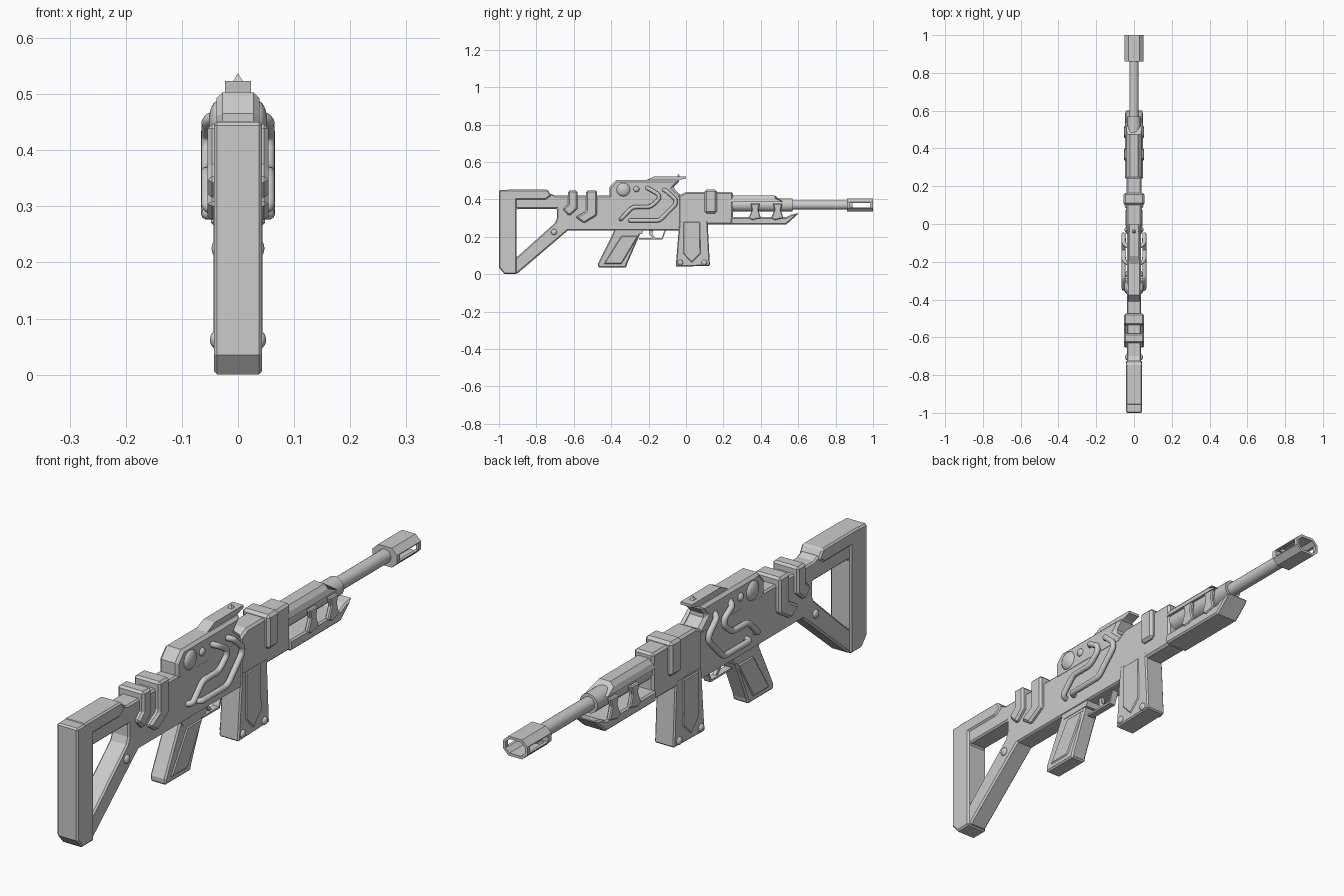
import bpy, bmesh, math
from mathutils import Matrix, Vector

if "Cube" in bpy.data.objects:
    bpy.data.objects.remove(bpy.data.objects["Cube"])


def finish(name, bm, bevel=0.0, smooth=False):
    bmesh.ops.recalc_face_normals(bm, faces=bm.faces)
    me = bpy.data.meshes.new(name)
    bm.to_mesh(me)
    bm.free()
    ob = bpy.data.objects.new(name, me)
    bpy.context.collection.objects.link(ob)
    if smooth:
        bpy.ops.object.select_all(action='DESELECT')
        ob.select_set(True)
        bpy.context.view_layer.objects.active = ob
        bpy.ops.object.shade_smooth_by_angle(angle=math.radians(40))
    if bevel:
        add_bevel(ob, bevel)
    return ob


def add_bevel(ob, width):
    m = ob.modifiers.new("bevel", 'BEVEL')
    m.width, m.segments, m.limit_method = width, 1, 'ANGLE'
    m.angle_limit = math.radians(50)


def prism(name, pts, x1, bevel=0.0, x0=None):
    """Side outline of (y, z) points extruded across x."""
    x0 = -x1 if x0 is None else x0
    bm = bmesh.new()
    a = bm.faces.new([bm.verts.new((x0, y, z)) for y, z in pts])
    r = bmesh.ops.extrude_face_region(bm, geom=[a])
    vs = [v for v in r['geom'] if isinstance(v, bmesh.types.BMVert)]
    bmesh.ops.translate(bm, verts=vs, vec=(x1 - x0, 0, 0))
    return finish(name, bm, bevel)


def box(y0, y1, z0, z1):
    return [(y0, z0), (y1, z0), (y1, z1), (y0, z1)]


def cut(ob, cutter):
    cutter.hide_render = True
    cutter.hide_viewport = False
    cutter.display_type = 'WIRE'
    m = ob.modifiers.new("cut", 'BOOLEAN')
    m.operation, m.solver, m.object = 'DIFFERENCE', 'EXACT', cutter


def loft(name, section, y0, y1, bevel=0.0, smooth=False):
    """Front (x, z) section extruded along y."""
    bm = bmesh.new()
    a = bm.faces.new([bm.verts.new((x, y0, z)) for x, z in section])
    r = bmesh.ops.extrude_face_region(bm, geom=[a])
    vs = [v for v in r['geom'] if isinstance(v, bmesh.types.BMVert)]
    bmesh.ops.translate(bm, verts=vs, vec=(0, y1 - y0, 0))
    return finish(name, bm, bevel, smooth)


def circle(r, z, n=20):
    return [(r * math.cos(2 * math.pi * i / n), z + r * math.sin(2 * math.pi * i / n))
            for i in range(n)]


def studs(name, x, y, z, r, depth):
    """Flattened domes on both sides."""
    bm = bmesh.new()
    for s in (-1, 1):
        mat = Matrix.Translation((s * x, y, z)) @ Matrix.Diagonal((depth, r, r, 1)) \
            @ Matrix.Rotation(math.pi / 2, 4, 'Y')
        bmesh.ops.create_uvsphere(bm, u_segments=20, v_segments=12, radius=1, matrix=mat)
    finish(name, bm, smooth=True)


def tube(name, pts, r, cyclic=False):
    """Bent round tube with corners rounded by quadratic steps."""
    p = [Vector(q) for q in pts]
    path = [p[0]]
    for a, b, c in zip(p, p[1:], p[2:]):
        d = min(0.02, (a - b).length * 0.45, (c - b).length * 0.45)
        u, w = b + (a - b).normalized() * d, b + (c - b).normalized() * d
        path += [u.lerp(b, t).lerp(b.lerp(w, t), t) for t in (0, .25, .5, .75, 1)]
    path.append(p[-1])
    cu = bpy.data.curves.new(name, 'CURVE')
    cu.dimensions, cu.bevel_depth, cu.bevel_resolution = '3D', r, 3
    cu.use_fill_caps = True
    sp = cu.splines.new('POLY')
    sp.points.add(len(path) - 1)
    for pt, q in zip(sp.points, path):
        pt.co = (*q, 1)
    sp.use_smooth = True
    bpy.context.collection.objects.link(bpy.data.objects.new(name, cu))


# Skeleton stock and main body
body = prism("body", [(-.975, .43), (-.975, .03), (-.96, .005), (-.90, .005), (-.63, .235),
                      (-.02, .235), (.0, .265), (.0, .42), (-.70, .42), (-.72, .43)], .037)
cut(body, prism("stock_hole_cutter", [(-.905, .35), (-.905, .09), (-.70, .275), (-.69, .30),
                                      (-.69, .35)], .1))
add_bevel(body, .006)
prism("butt_pad", [(-1, .45), (-1, .035), (-.97, 0), (-.905, 0), (-.905, .42), (-.91, .45)],
      .043, .006)
prism("cheek_rest", [(-.96, .452), (-.74, .452), (-.72, .42), (-.75, .40), (-.96, .40)], .043, .006)
studs("stock_pin", .037, -.705, .225, .016, .010)

# Angled straps wrapped over the body
prism("rear_strap", [(-.63, .447), (-.58, .447), (-.58, .35), (-.625, .31), (-.66, .348),
                     (-.63, .375)], .054, .008)
prism("front_strap", [(-.535, .447), (-.475, .447), (-.475, .315), (-.545, .272), (-.592, .305),
                      (-.535, .338)], .054, .008)

# Upper housing with sight fin
prism("upper_housing", [(-.41, .40), (-.41, .465), (-.375, .503), (-.20, .503), (-.03, .503),
                        (-.07, .46), (-.03, .425), (-.03, .40)], .038, .010)
prism("sight_fin", [(-.24, .49), (-.17, .523), (0, .523), (0, .513), (-.035, .503), (-.06, .48)], .023)
bm = bmesh.new()
bmesh.ops.create_cone(bm, cap_ends=True, segments=4, radius1=.014, radius2=0, depth=.016,
                      matrix=Matrix.Translation((0, -.04, .529)) @ Matrix.Rotation(math.pi / 4, 4, 'Z'))
finish("front_sight", bm)
studs("large_dome", .034, -.335, .452, .037, .018)
studs("small_dome", .036, -.265, .455, .016, .012)

# Bent side tubes
for s, side in ((-1, "left"), (1, "right")):
    tube("upper_tube_" + side, [(s * .030, -.21, .462), (s * .054, -.195, .455), (s * .055, -.145, .425),
         (s * .055, -.145, .40), (s * .055, -.19, .36), (s * .055, -.285, .36),
         (s * .055, -.345, .298), (s * .030, -.35, .293)], .011)
    tube("lower_tube_" + side, [(s * .030, -.12, .452), (s * .054, -.105, .445), (s * .055, -.055, .40),
         (s * .055, -.055, .375), (s * .055, -.14, .287), (s * .055, -.295, .287),
         (s * .030, -.30, .287)], .011)

# Front receiver and its clamp
prism("receiver", [(-.04, .25), (-.02, .265), (.25, .265), (.25, .44), (0, .44), (-.04, .42)], .040, .008)
prism("receiver_clamp", box(.10, .165, .325, .452), .056, .010)

# Handguard: lower rail, struts and upper cover
prism("lower_rail", [(.24, .265), (.535, .265), (.605, .327), (.56, .318), (.535, .305), (.24, .305)],
      .048, .006)
for i, y in enumerate((.345, .465)):
    for s in (-1, 1):
        prism(f"handguard_strut_{i}_{'lr'[s > 0]}",
              [(y, .378), (y + .05, .378), (y + .042, .345), (y + .055, .30), (y + .01, .29),
               (y - .01, .30), (y + .008, .345)], s * .053, .004, s * .036)
cover = [(-.043, .385), (.043, .385), (.036, .405), (.022, .421), (-.022, .421), (-.036, .405)]
upper = loft("upper_cover", cover, .24, .52)
for v in upper.data.vertices:  # sloped nose
    if v.co.y > .5 and v.co.z > .40:
        v.co.y = .475

# Barrel
loft("barrel_sleeve", circle(.036, .37), .2, .57, smooth=True)
loft("barrel", circle(.025, .37), .5, .89, smooth=True)

# Hollow slotted muzzle
muzzle = loft("muzzle", [(-.05, .355), (-.028, .334), (.028, .334), (.05, .355), (.05, .385),
                         (.028, .406), (-.028, .406), (-.05, .385)], .86, 1.0)
cut(muzzle, loft("bore_cutter", [(-.040, .359), (-.023, .344), (.023, .344), (.040, .359),
                                 (.040, .381), (.023, .396), (-.023, .396), (-.040, .381)], .885, 1.1))
cut(muzzle, prism("slot_cutter", box(.878, .985, .358, .382), .1))

# Pistol grip with inset-style side panels and foot
prism("grip", [(-.38, .24), (-.235, .24), (-.315, .055), (-.32, .035), (-.47, .035), (-.47, .058)],
      .032, .006)
prism("grip_panel", [(-.345, .205), (-.255, .205), (-.345, .055), (-.44, .055)], .036, .004)
prism("grip_collar", [(-.385, .24), (-.225, .24), (-.235, .215), (-.365, .215)], .034)

# Trigger and guard
prism("trigger_guard", [(-.25, .186), (-.125, .186), (-.105, .24), (-.112, .24), (-.13, .193),
                        (-.25, .193)], .013)
prism("trigger", [(-.195, .24), (-.175, .24), (-.18, .215), (-.165, .195), (-.175, .192),
                  (-.195, .212)], .007)

# Magazine with raised panel and rivets
prism("magazine", [(-.035, .29), (.115, .29), (.128, .045), (-.055, .04)], .0405, .005)
prism("magazine_panel", [(-.015, .28), (.075, .28), (.078, .11), (.03, .062), (-.015, .11)], .044, .004)
for n, y, z in (("rear", -.03, .062), ("front", .098, .062)):
    studs("magazine_rivet_" + n, .040, y, z, .015, .010)
